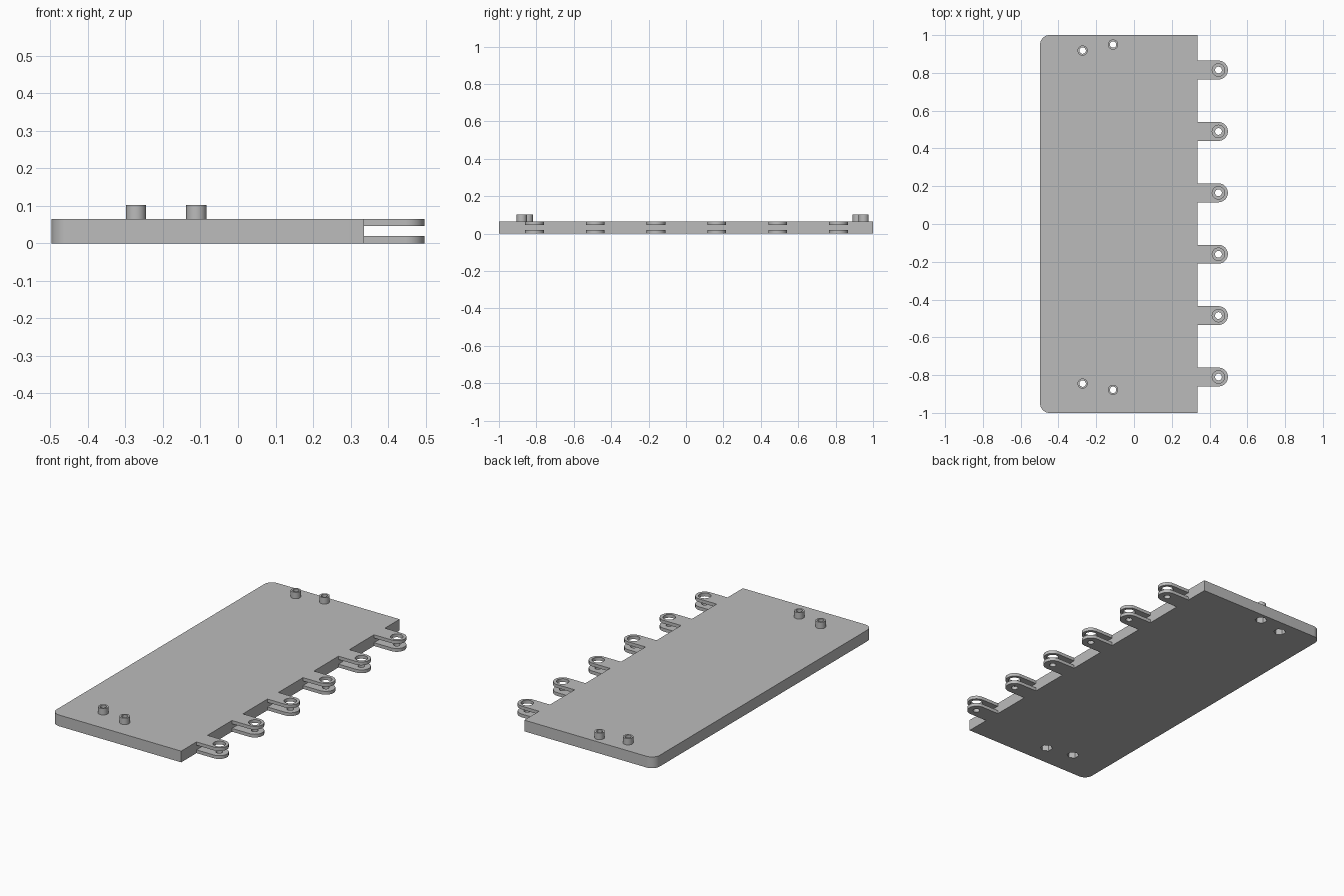
import bpy, bmesh, math
from mathutils import Matrix

old = bpy.data.objects.get("Cube")
if old:
    bpy.data.objects.remove(old, do_unlink=True)

LEFT, EDGE, THICK = -0.497, 0.336, 0.065
LUG_X, LUG_R = 0.447, 0.05
LUG_YS = [-0.81 + 0.325 * i for i in range(6)]
PINS = [(-0.272, 0.918), (-0.111, 0.95), (-0.272, -0.845), (-0.111, -0.878)]
PIN_R, PIN_TOP, BORE_R = 0.027, 0.102, 0.017

grey = bpy.data.materials.new("plain grey")
grey.use_nodes = True
colour = (0.5, 0.5, 0.5, 1)
grey.diffuse_color = colour
grey.node_tree.nodes["Principled BSDF"].inputs["Base Color"].default_value = colour


def make_object(name, bm):
    bmesh.ops.recalc_face_normals(bm, faces=bm.faces)
    mesh = bpy.data.meshes.new(name)
    bm.to_mesh(mesh)
    bm.free()
    mesh.materials.append(grey)
    obj = bpy.data.objects.new(name, mesh)
    bpy.context.collection.objects.link(obj)
    return obj


def arc(cx, cy, r, start, end, steps):
    angles = [math.radians(start + (end - start) * i / steps) for i in range(steps + 1)]
    return [(cx + r * math.cos(a), cy + r * math.sin(a)) for a in angles]


def prism(name, outline, z0, z1):
    bm = bmesh.new()
    face = bm.faces.new([bm.verts.new((x, y, z0)) for x, y in outline])
    result = bmesh.ops.extrude_face_region(bm, geom=[face])
    top = [v for v in result["geom"] if isinstance(v, bmesh.types.BMVert)]
    bmesh.ops.translate(bm, verts=top, vec=(0, 0, z1 - z0))
    return make_object(name, bm)


def cylinders(name, centres, r, z0, z1, sides=32):
    bm = bmesh.new()
    for x, y in centres:
        bmesh.ops.create_cone(bm, cap_ends=True, segments=sides, radius1=r, radius2=r,
                              depth=z1 - z0,
                              matrix=Matrix.Translation((x, y, (z0 + z1) / 2)))
    return make_object(name, bm)


def combine(obj, tool, operation):
    mod = obj.modifiers.new(operation.lower(), "BOOLEAN")
    mod.operation, mod.solver, mod.object = operation, "EXACT", tool
    graph = bpy.context.evaluated_depsgraph_get()
    mesh = bpy.data.meshes.new_from_object(obj.evaluated_get(graph))
    obj.modifiers.clear()
    obj.data = mesh
    bpy.data.objects.remove(tool, do_unlink=True)


# Plate outline: straight edge with round-ended lugs, two rounded far corners
outline = [(EDGE, -1)]
for y in LUG_YS:
    outline += [(EDGE, y - LUG_R)] + arc(LUG_X, y, LUG_R, -90, 90, 20) + [(EDGE, y + LUG_R)]
outline += [(EDGE, 1)]
outline += arc(LEFT + 0.05, 0.95, 0.05, 90, 180, 10)
outline += arc(LEFT + 0.05, -0.95, 0.05, 180, 270, 10)
plate = prism("hinged_plate", outline, 0, THICK)

# Slot that splits every lug into an upper and a lower ear
slot = [(EDGE, -1.1), (0.6, -1.1), (0.6, 1.1), (EDGE, 1.1)]
combine(plate, prism("slot_cutter", slot, 0.019, 0.046), "DIFFERENCE")

# Wide hole in the upper ears, narrow hole in the lower ears
lugs = [(LUG_X, y) for y in LUG_YS]
combine(plate, cylinders("upper_hole_cutter", lugs, 0.033, 0.03, 0.1), "DIFFERENCE")
combine(plate, cylinders("lower_hole_cutter", lugs, 0.018, -0.05, 0.03), "DIFFERENCE")

# Hollow standoffs with hexagonal nut pockets underneath
combine(plate, cylinders("standoffs", PINS, PIN_R, 0.055, PIN_TOP), "UNION")
combine(plate, cylinders("bore_cutter", PINS, BORE_R, -0.05, 0.15), "DIFFERENCE")
combine(plate, cylinders("pocket_cutter", PINS, 0.033, -0.05, 0.045, 6), "DIFFERENCE")

# Smooth round walls, keeping crisp edges
bpy.ops.object.select_all(action="DESELECT")
plate.select_set(True)
bpy.context.view_layer.objects.active = plate
bpy.ops.object.shade_smooth_by_angle(angle=math.radians(30))
